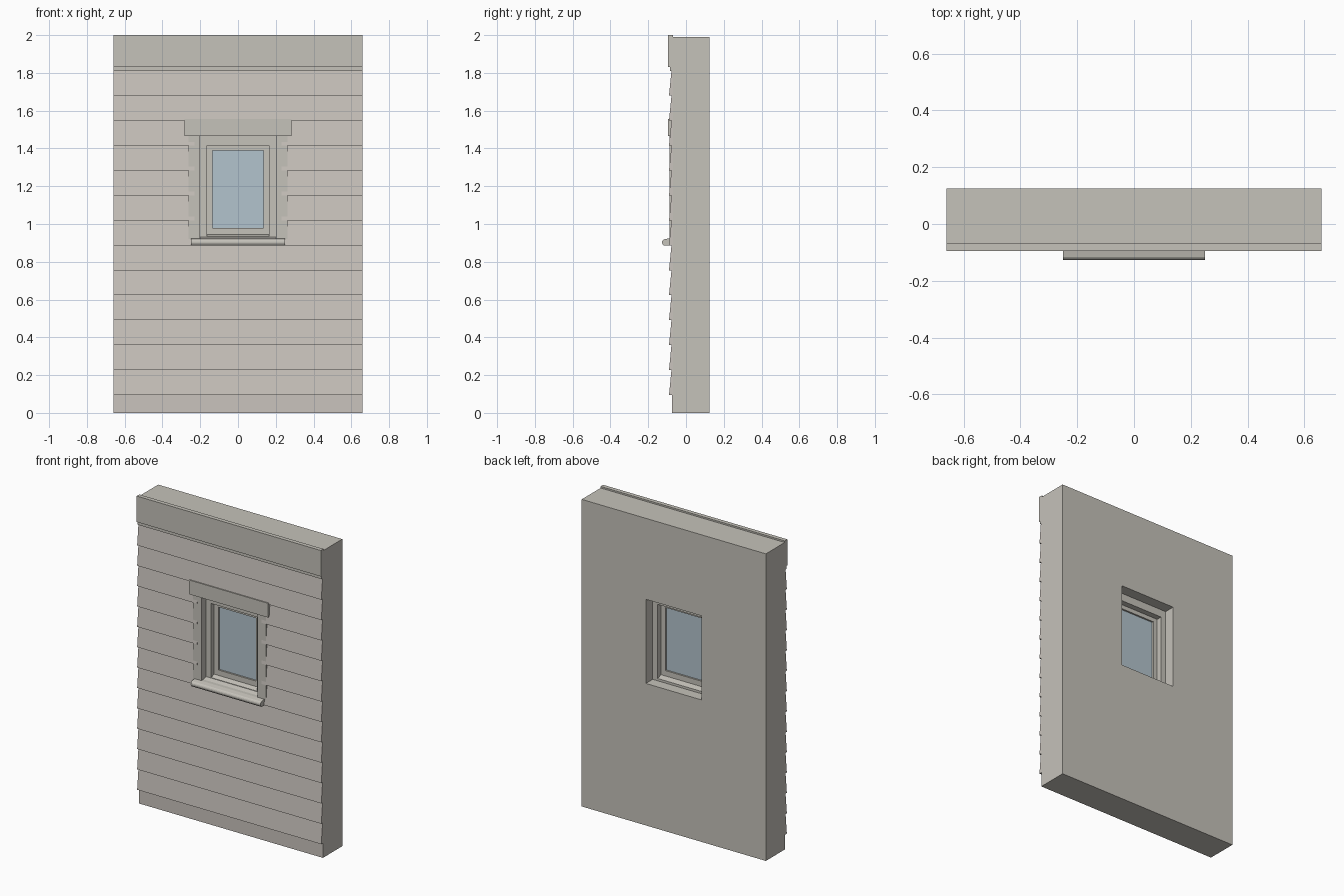
import bpy, bmesh, math

if "Cube" in bpy.data.objects:
    bpy.data.objects.remove(bpy.data.objects["Cube"])


def material(name, rgb):
    m = bpy.data.materials.new(name)
    m.diffuse_color = (*rgb, 1)
    m.use_nodes = True
    m.node_tree.nodes["Principled BSDF"].inputs["Base Color"].default_value = m.diffuse_color
    return m


TRIM = material("trim_grey", (0.56, 0.54, 0.49))
SIDING = material("siding_warm_grey", (0.59, 0.55, 0.51))
GLASS = material("pale_blue_glass", (0.45, 0.55, 0.61))


def finish(name, bm, mat):
    bmesh.ops.recalc_face_normals(bm, faces=bm.faces)
    me = bpy.data.meshes.new(name)
    bm.to_mesh(me)
    bm.free()
    me.materials.append(mat)
    ob = bpy.data.objects.new(name, me)
    bpy.context.collection.objects.link(ob)
    return ob


def extrude(name, profile, x0, x1, mat):
    """Sweep a (y, z) profile along x."""
    bm = bmesh.new()
    a, b = ([bm.verts.new((x, y, z)) for y, z in profile] for x in (x0, x1))
    n = len(profile)
    bm.faces.new(a)
    bm.faces.new(b)
    for i in range(n):
        j = (i + 1) % n
        bm.faces.new((a[i], a[j], b[j], b[i]))
    return finish(name, bm, mat)


def box(name, x0, x1, y0, y1, z0, z1, mat):
    return extrude(name, [(y0, z0), (y1, z0), (y1, z1), (y0, z1)], x0, x1, mat)


def ring(name, outer, inner, y0, y1, mat):
    """Rectangular frame; outer and inner are (half width, bottom, top)."""
    bm = bmesh.new()

    def loop(r, y):
        w, lo, hi = r
        return [bm.verts.new((x, y, z)) for x, z in ((-w, lo), (w, lo), (w, hi), (-w, hi))]

    loops = [loop(outer, y0), loop(inner, y0), loop(inner, y1), loop(outer, y1)]
    for k in range(4):
        p, q = loops[k], loops[(k + 1) % 4]
        for i in range(4):
            j = (i + 1) % 4
            bm.faces.new((p[i], p[j], q[j], q[i]))
    return finish(name, bm, mat)


HALF = 0.66
HOLE = (0.2, 0.92, 1.465)

# Wall core with the window opening
ring("wall", (HALF, 0, 1.99), HOLE, -0.07, 0.125, TRIM)

# Lapped siding boards, split either side of the window
PITCH, START = 0.132, 0.095
for i in range(13):
    z = START + i * PITCH
    top = z + PITCH
    profile = [(-0.068, z), (-0.09, z), (-0.077, top), (-0.068, top)]
    if top > 0.93 and z < 1.45:
        for side, x0, x1 in (("left", -HALF, -0.23), ("right", 0.23, HALF)):
            extrude(f"siding_board_{i}_{side}", profile, x0, x1, SIDING)
    else:
        extrude(f"siding_board_{i}", profile, -HALF, HALF, SIDING)

# Base strip and frieze
box("base_strip", -HALF, HALF, -0.073, -0.068, 0, START, SIDING)
box("frieze_backing", -HALF, HALF, -0.086, -0.068, 1.811, 1.832, TRIM)
box("frieze_board", -HALF, HALF, -0.095, -0.068, 1.832, 2.0, TRIM)

# Outside casing and header
for side, x0, x1 in (("left", -0.262, -0.2), ("right", 0.2, 0.262)):
    box(f"casing_{side}", x0, x1, -0.088, -0.068, 0.92, 1.47, TRIM)
box("header", -0.283, 0.283, -0.096, -0.068, 1.465, 1.557, TRIM)

# Rounded outside sill
nose = [(-0.110 + 0.017 * math.cos(a), 0.903 + 0.017 * math.sin(a))
        for a in (math.radians(90 + 22.5 * k) for k in range(7))]
extrude("outside_sill", nose + [(-0.118, 0.886), (-0.068, 0.886), (-0.068, 0.924), (-0.09, 0.924)],
        -0.25, 0.25, TRIM)

# Window frame with sloping inner sill
ring("window_frame", HOLE, (0.165, 0.935, 1.415), -0.04, 0.055, TRIM)
extrude("sloping_sill", [(-0.068, 0.92), (-0.068, 0.924), (-0.04, 0.932), (-0.04, 0.92)],
        -0.2, 0.2, TRIM)
extrude("frame_sill_slope", [(-0.04, 0.935), (-0.005, 0.946), (0.015, 0.946), (0.055, 0.935)],
        -0.165, 0.165, TRIM)

# Sash and glazing
ring("sash", (0.165, 0.94, 1.415), (0.135, 0.98, 1.388), -0.008, 0.018, TRIM)
box("glass", -0.135, 0.135, 0.003, 0.007, 0.98, 1.388, GLASS)
